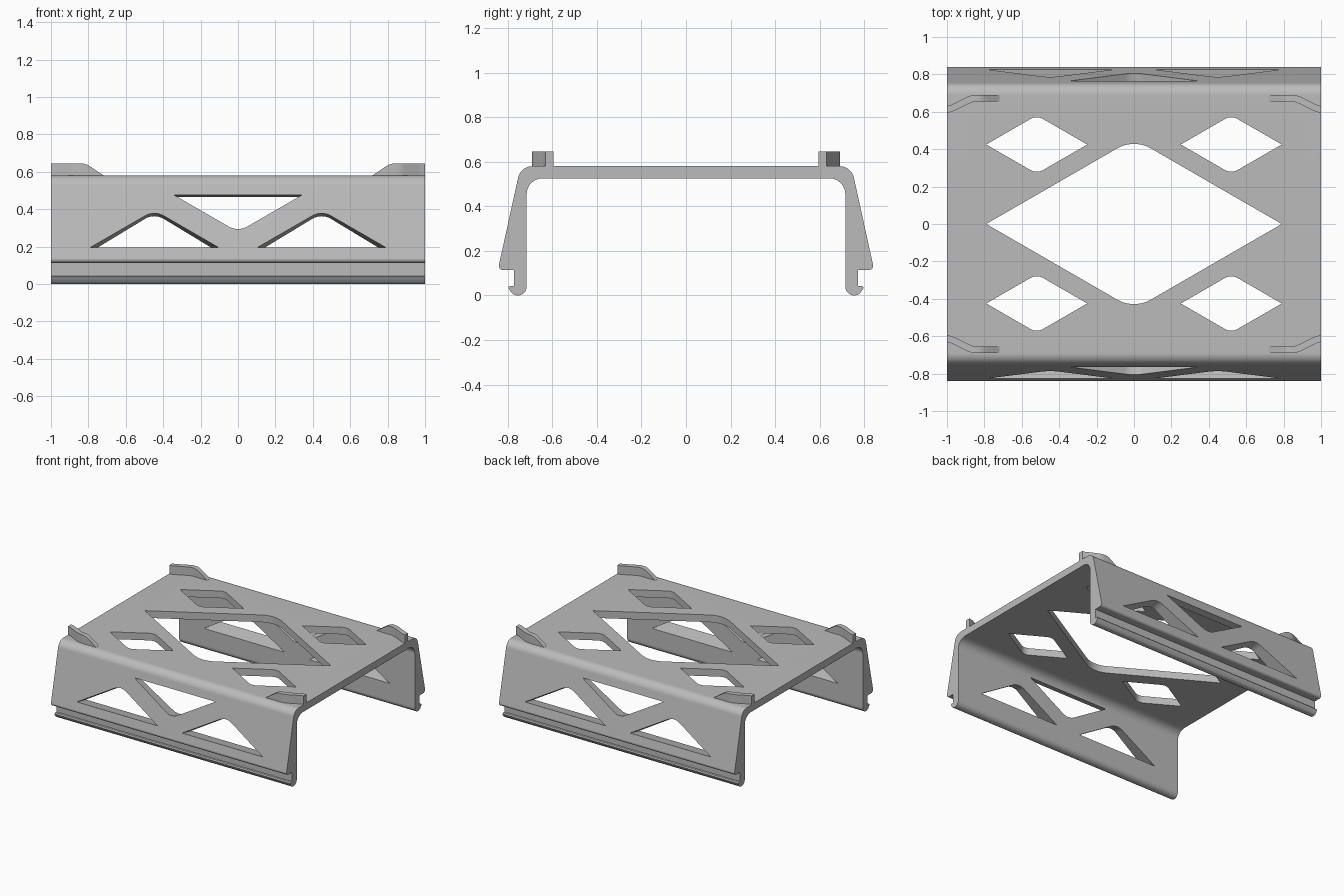
import bpy, bmesh
from math import radians, sin, cos

SLOPE = 0.22          # outward lean of the side walls
TAN30 = 0.5774

old = bpy.data.objects.get("Cube")
if old:
    bpy.data.objects.remove(old, do_unlink=True)

grey = bpy.data.materials.new("matte_grey")
grey.use_nodes = True
grey.diffuse_color = (0.5, 0.5, 0.5, 1)
grey.node_tree.nodes["Principled BSDF"].inputs["Base Color"].default_value = (0.5, 0.5, 0.5, 1)


def arc(cx, cy, r, start, end, n=8):
    angles = [radians(start + (end - start) * i / n) for i in range(n + 1)]
    return [(cx + r * cos(a), cy + r * sin(a)) for a in angles]


def add_loft(bm, sections, cap=True):
    """Skin a row of matching closed sections and cap both ends."""
    rings = [[bm.verts.new(p) for p in s] for s in sections]
    for a, b in zip(rings, rings[1:]):
        for i in range(len(a)):
            j = (i + 1) % len(a)
            bm.faces.new((a[i], a[j], b[j], b[i]))
    bm.faces.new(rings[0])
    bm.faces.new(rings[-1])


def make_object(name, bm):
    bmesh.ops.recalc_face_normals(bm, faces=bm.faces)
    mesh = bpy.data.meshes.new(name)
    bm.to_mesh(mesh)
    bm.free()
    mesh.materials.append(grey)
    obj = bpy.data.objects.new(name, mesh)
    bpy.context.collection.objects.link(obj)
    return obj


def activate(obj):
    bpy.ops.object.select_all(action="DESELECT")
    obj.select_set(True)
    bpy.context.view_layer.objects.active = obj


def smooth(obj):
    activate(obj)
    bpy.ops.object.shade_smooth_by_angle(angle=radians(28))
    mod = obj.modifiers.new("clean_shading", "WEIGHTED_NORMAL")
    mod.keep_sharp = True


def rounded_peak(half, r):
    """Right-to-left outline of a 30 degree peak with a rounded top."""
    centre = half * TAN30 - r / cos(radians(30))
    return arc(0, centre, r, 60, 120)


def triangle(half, r):
    return [(half, 0)] + rounded_peak(half, r) + [(-half, 0)]


def diamond(half, r):
    top = triangle(half, r)
    return top + [(-x, -y) for x, y in top[1:-1]]


# Clip cover: half profile, mirrored across the middle
half = (arc(0.69, 0.515, 0.065, 90, 12.4)
        + arc(0.82, 0.133, 0.02, 12.4, -90, 6)
        + [(0.773, 0.113), (0.773, 0.043), (0.79, 0.043), (0.797, 0.036), (0.795, 0.029)]
        + arc(0.755, 0.04, 0.04, -50, -180)
        + arc(0.645, 0.455, 0.07, 0, 90))
profile = half + [(-y, z) for y, z in reversed(half)]
bm = bmesh.new()
add_loft(bm, [[(x, y, z) for y, z in profile] for x in (-1, 1)])
cover = make_object("clip_cover", bm)

# Window cutters in the top plate
bm = bmesh.new()
windows = [(0, 0, diamond(0.79, 0.18))]
windows += [(sx * 0.52, sy * 0.425, diamond(0.27, 0.07)) for sx in (-1, 1) for sy in (-1, 1)]
for cx, cy, outline in windows:
    add_loft(bm, [[(cx + x, cy + y, z) for x, y in outline] for z in (0.5, 0.62)])

# Window cutters in the walls, square to the sloping outer surface
tri = triangle(0.343, 0.1)
wall_windows = [[(sx * 0.447 + x, 0.195 + z) for x, z in tri] for sx in (-1, 1)]
wall_windows.append([(x, 0.476 - z) for x, z in tri])
for side in (-1, 1):
    for outline in wall_windows:
        rings = []
        for depth in (-0.14, 0.05):
            rings.append([(x, side * (0.84 - SLOPE * (z - 0.13) + depth), z + SLOPE * depth)
                          for x, z in outline])
        add_loft(bm, rings)
cutter = make_object("window_cutter", bm)
cutter.hide_render = True

mod = cover.modifiers.new("windows", "BOOLEAN")
mod.operation = "DIFFERENCE"
mod.solver = "EXACT"
mod.object = cutter
activate(cover)
bpy.ops.object.modifier_apply(modifier=mod.name)
bpy.data.objects.remove(cutter, do_unlink=True)
smooth(cover)

# Curved corner lips: x, centre y, top z, half width along y
stations = [(0.72, 0.673, 0.581, 0.018), (0.785, 0.673, 0.625, 0.018),
            (0.805, 0.673, 0.637, 0.018), (0.83, 0.673, 0.645, 0.018),
            (0.85, 0.672, 0.645, 0.018), (0.87, 0.668, 0.645, 0.019),
            (0.89, 0.66, 0.645, 0.02), (0.96, 0.626, 0.645, 0.02),
            (0.98, 0.617, 0.645, 0.019), (1.0, 0.613, 0.645, 0.018)]
for sx, end in ((1, "left"), (-1, "right")):
    for sy, face in ((-1, "front"), (1, "back")):
        bm = bmesh.new()
        add_loft(bm, [[(sx * x, sy * (y - w), 0.57), (sx * x, sy * (y + w), 0.57),
                       (sx * x, sy * (y + w), top), (sx * x, sy * (y - w), top)]
                      for x, y, top, w in stations])
        smooth(make_object(f"{face}_{end}_lip", bm))
